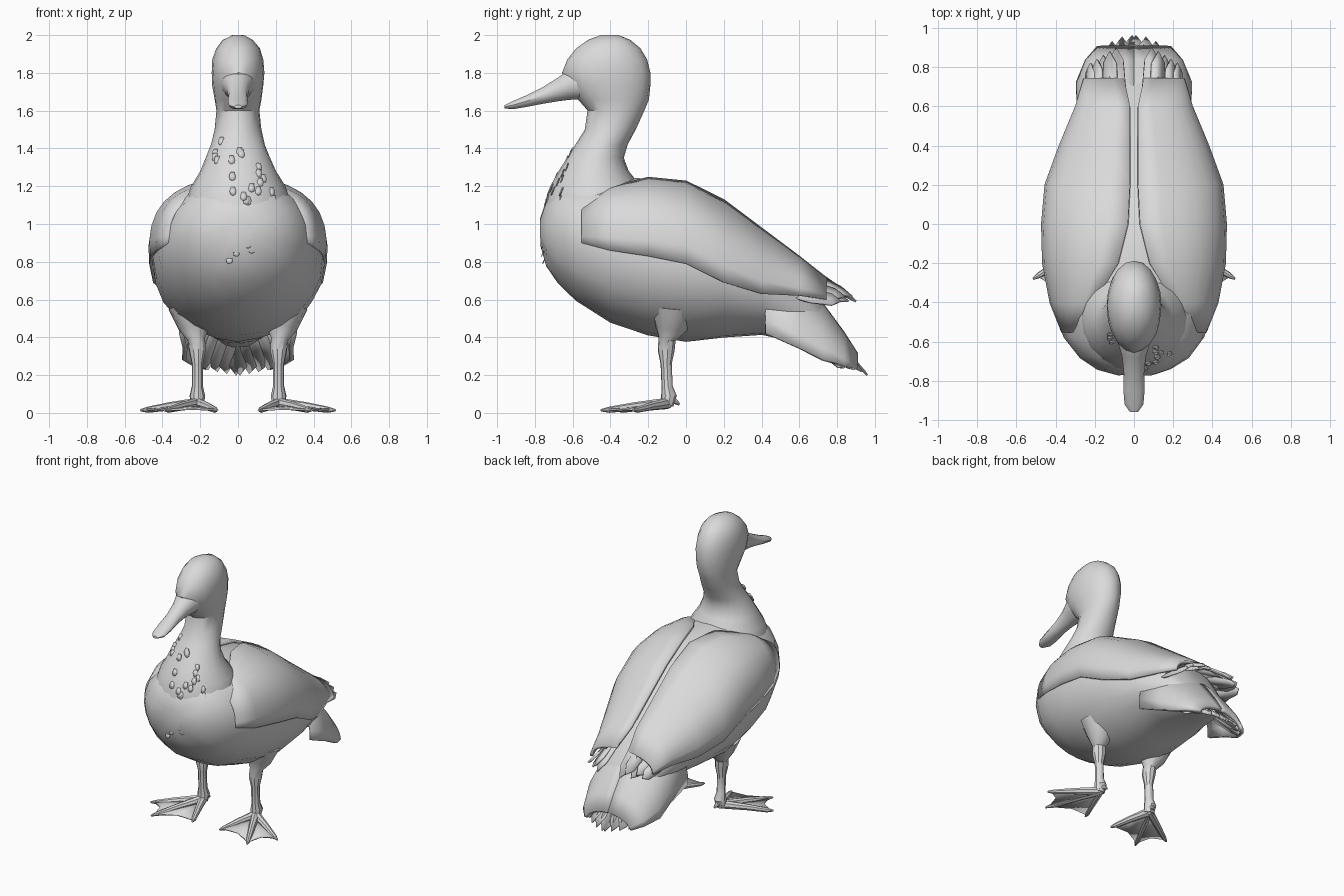
import bpy, bmesh, math, random
from mathutils import Vector

random.seed(4)
old = bpy.data.objects.get("Cube")
if old:
    bpy.data.objects.remove(old, do_unlink=True)

grey = bpy.data.materials.new("plain_grey")
grey.use_nodes = True
COLOUR = (0.7, 0.7, 0.7, 1)
grey.diffuse_color = COLOUR
grey.node_tree.nodes["Principled BSDF"].inputs["Base Color"].default_value = COLOUR


def finish(name, bm, mirror=False, thickness=0):
    bmesh.ops.recalc_face_normals(bm, faces=bm.faces)
    mesh = bpy.data.meshes.new(name)
    bm.to_mesh(mesh)
    bm.free()
    mesh.materials.append(grey)
    ob = bpy.data.objects.new(name, mesh)
    bpy.context.collection.objects.link(ob)
    if thickness:
        mod = ob.modifiers.new("thickness", "SOLIDIFY")
        mod.thickness, mod.offset = thickness, 0
    if mirror:
        ob.modifiers.new("mirror", "MIRROR").use_clip = True
    bpy.ops.object.select_all(action="DESELECT")
    ob.select_set(True)
    bpy.context.view_layer.objects.active = ob
    bpy.ops.object.shade_smooth_by_angle(angle=math.radians(35))
    return ob


def skin(bm, rings, closed=True, jitter=0):
    """Bridge a list of point rings into a surface, capped when closed."""
    rows = []
    for ring in rings:
        rows.append([bm.verts.new(Vector(p) + Vector([random.uniform(-jitter, jitter) for _ in range(3)]))
                     for p in ring])
    n = len(rows[0])
    for a, b in zip(rows, rows[1:]):
        for i in range(n if closed else n - 1):
            j = (i + 1) % n
            bm.faces.new((a[i], a[j], b[j], b[i]))
    if closed:
        bm.faces.new(rows[0])
        bm.faces.new(rows[-1])


def oval(centre, u, v, n=20):
    c, u, v = Vector(centre), Vector(u), Vector(v)
    return [c + u * math.cos(t) + v * math.sin(t) for t in (math.tau * i / n for i in range(n))]


def upright_loft(name, stations, n=20, jitter=0):
    """Sections across y: (y, bottom, top, half width)."""
    bm = bmesh.new()
    skin(bm, [oval((0, y, (b + t) / 2), (w, 0, 0), (0, 0, (t - b) / 2), n)
              for y, b, t, w in stations], jitter=jitter)
    return finish(name, bm)


def limb(bm, points, radii, n=8):
    pts = [Vector(p) for p in points]
    rings = []
    for i, p in enumerate(pts):
        d = (pts[min(i + 1, len(pts) - 1)] - pts[max(i - 1, 0)]).normalized()
        u = d.orthogonal().normalized()
        rings.append(oval(p, u * radii[i], d.cross(u) * radii[i], n))
    skin(bm, rings)


def panel(name, stations, thickness, steps=8):
    """Curved sheet: (y, inner edge, bulge control, outer edge), mirrored."""
    bm = bmesh.new()
    rows = []
    for y, a, m, b in stations:
        row = []
        for i in range(steps + 1):
            t = i / steps
            x, z = [(1 - t) ** 2 * a[k] + 2 * t * (1 - t) * m[k] + t * t * b[k] for k in (0, 1)]
            row.append((x, y, z))
        rows.append(row)
    skin(bm, rows, closed=False)
    return finish(name, bm, True, thickness)


def feather(bm, base, tip, width, side):
    base, tip = Vector(base), Vector(tip)
    s = Vector(side).normalized() * width / 2
    shape = ((0, -.6), (.5, -1), (.85, -.8), (1, 0), (.85, .8), (.5, 1), (0, .6))
    bm.faces.new([bm.verts.new(base.lerp(tip, t) + s * k) for t, k in shape])


# Body
upright_loft("body", [
    (-.77, .89, 1.03, .09), (-.74, .78, 1.12, .19), (-.68, .69, 1.20, .28),
    (-.58, .59, 1.24, .36), (-.4, .48, 1.25, .425), (-.2, .41, 1.24, .45),
    (0, .38, 1.21, .455), (.2, .40, 1.10, .43), (.4, .41, .94, .35),
    (.6, .37, .76, .25), (.75, .36, .54, .16), (.85, .34, .40, .08)], 24, .004)

# Neck and head as one column of level sections: (z, front, back, half width)
column = [
    (.95, -.765, -.2, .28), (1.1, -.75, -.2, .285), (1.2, -.72, -.24, .25),
    (1.28, -.675, -.305, .2), (1.35, -.63, -.33, .17), (1.42, -.585, -.31, .142),
    (1.5, -.535, -.265, .122), (1.6, -.52, -.22, .115), (1.66, -.57, -.198, .125),
    (1.73, -.63, -.187, .135), (1.8, -.655, -.188, .14), (1.87, -.63, -.205, .135),
    (1.93, -.58, -.24, .115), (1.975, -.52, -.295, .08), (2.0, -.45, -.36, .03)]
bm = bmesh.new()
skin(bm, [oval((0, (f + b) / 2, z), (w, 0, 0), (0, (b - f) / 2, 0)) for z, f, b, w in column], jitter=.002)
finish("neck_and_head", bm)

# Bill
upright_loft("bill", [
    (-.54, 1.66, 1.85, .10), (-.62, 1.655, 1.82, .078), (-.68, 1.648, 1.775, .06),
    (-.76, 1.635, 1.725, .052), (-.85, 1.618, 1.68, .054), (-.92, 1.607, 1.65, .048),
    (-.96, 1.612, 1.63, .02)], 14)

# Folded wings
panel("wings", [
    (-.55, (.30, 1.08), (.37, 1.05), (.36, .90)), (-.4, (.20, 1.19), (.44, 1.15), (.42, .86)),
    (-.2, (.08, 1.24), (.50, 1.19), (.455, .83)), (0, (.03, 1.22), (.51, 1.18), (.46, .79)),
    (.2, (.02, 1.12), (.50, 1.06), (.44, .69)), (.4, (.02, .97), (.41, .92), (.37, .63)),
    (.6, (.02, .82), (.31, .79), (.29, .62)), (.74, (.05, .71), (.25, .69), (.25, .60))], .02)

# Flight feathers at the wing tips
bm = bmesh.new()
for k in range(5):
    f = k / 4
    feather(bm, (.08 + .15 * f, .50, .87 - .22 * f), (.09 + .13 * f, .90 - .08 * f, .59 + .025 * (k % 2)),
            .09, (1, 0, -.35 - f))
finish("flight_feathers", bm, True, .012)

# Tail fan, drooping at the sides
panel("tail_fan", [
    (.42, (0, .76), (.32, .70), (.30, .42)), (.6, (0, .67), (.28, .62), (.28, .34)),
    (.72, (0, .57), (.27, .53), (.285, .28)), (.83, (0, .42), (.22, .40), (.24, .25)),
    (.90, (0, .31), (.15, .30), (.18, .23))], .025)
bm = bmesh.new()
for k in range(5):
    f = k / 4
    feather(bm, (.02 + .15 * f, .62, .57 - .14 * f), (.01 + .20 * f, .96 - .12 * f * f, .20 + .04 * f),
            .10, (1, 0, -f))
finish("tail_feathers", bm, True, .012)

# Breast tufts
bm = bmesh.new()
for _ in range(40):
    z = random.uniform(.8, 1.45)
    lower, upper = next((p, q) for p, q in zip([(.75, -.75, -.2, .28)] + column, column) if q[0] >= z)
    t = (z - lower[0]) / (upper[0] - lower[0])
    front, back, wide = [lower[i] + t * (upper[i] - lower[i]) for i in (1, 2, 3)]
    a = random.uniform(-.9, .9)
    x = wide * math.sin(a)
    y = (front + back) / 2 - (back - front) / 2 * math.cos(a)
    feather(bm, (x, y + .01, z + .025), (x, y - .008, z - .02), .035, (1, x, 0))
finish("breast_tufts", bm, False, .004)

# Legs: thigh, joint, shank
bm = bmesh.new()
limb(bm, [(.24, -.07, .56), (.23, -.08, .45), (.22, -.10, .39), (.215, -.105, .33),
          (.215, -.105, .26), (.215, -.10, .14), (.215, -.09, .09), (.215, -.10, .04)],
     [.13, .085, .046, .045, .03, .03, .042, .034], 10)
finish("legs", bm, True)

# Feet: toes, hind toe and webbing
ankle = Vector((.215, -.10, .05))
toes = [Vector(p) for p in ((.11, -.37, .014), (.39, -.45, .014), (.515, -.28, .014))]
bm = bmesh.new()
for tip in toes:
    mid = ankle.lerp(tip, .5)
    mid.z = .034
    limb(bm, [ankle, mid, ankle.lerp(tip, .88) - Vector((0, 0, .002)), tip], [.03, .022, .016, .006])
limb(bm, [ankle, (.21, -.06, .065), (.205, -.035, .045)], [.03, .018, .007])
finish("toes", bm, True)

bm = bmesh.new()
for a, b in zip(toes, toes[1:]):
    notch = ankle.lerp((a + b) / 2, .82)
    ends = [ankle.lerp(a, .93), notch, ankle.lerp(b, .93)]
    mids = [ankle.lerp(p, .5) - Vector((0, 0, .008)) for p in ends]
    rows = [[bm.verts.new(p) for p in row] for row in (mids, ends)]
    root = bm.verts.new(ankle - Vector((0, 0, .02)))
    for i in (0, 1):
        bm.faces.new((root, rows[0][i], rows[0][i + 1]))
        bm.faces.new((rows[0][i], rows[1][i], rows[1][i + 1], rows[0][i + 1]))
finish("foot_webbing", bm, True, .01)
